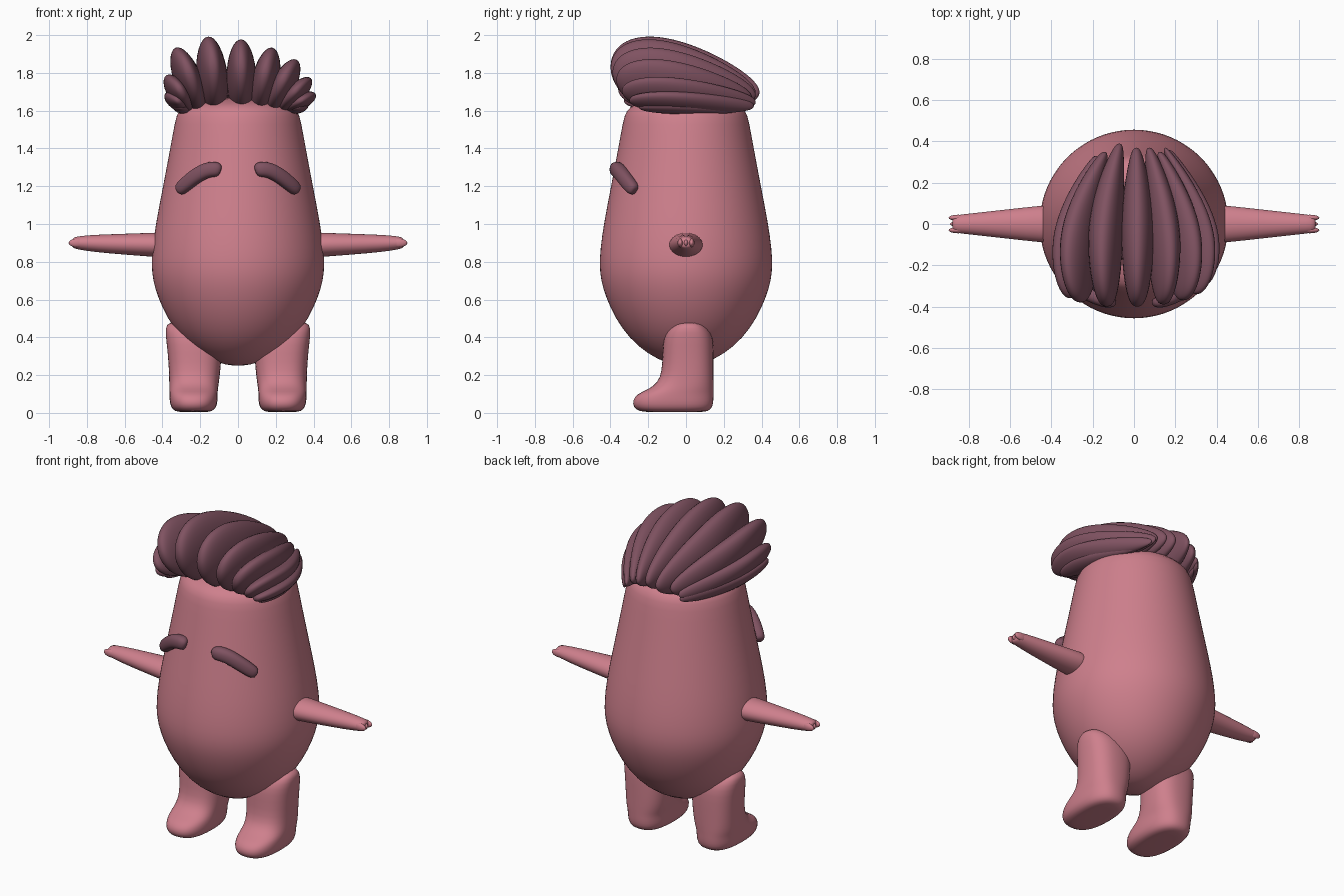
import bpy, bmesh, math
from mathutils import Vector


def material(name, rgb):
    m = bpy.data.materials.new(name)
    m.diffuse_color = (*rgb, 1)
    return m


PINK = material("rose_skin", (0.62, 0.215, 0.265))
PLUM = material("plum_hair", (0.215, 0.085, 0.12))


def add_loft(bm, rings):
    """Skin a list of equal-length point rings and cap both ends."""
    rows = [[bm.verts.new(p) for p in ring] for ring in rings]
    n = len(rows[0])
    for a, b in zip(rows, rows[1:]):
        for i in range(n):
            j = (i + 1) % n
            bm.faces.new((a[i], a[j], b[j], b[i]))
    bm.faces.new(rows[0][::-1])
    bm.faces.new(rows[-1])


def finish(name, bm, mat, subdiv=0, mirror=False):
    bmesh.ops.recalc_face_normals(bm, faces=bm.faces)
    for f in bm.faces:
        f.smooth = True
    me = bpy.data.meshes.new(name)
    bm.to_mesh(me)
    bm.free()
    me.materials.append(mat)
    ob = bpy.data.objects.new(name, me)
    bpy.context.collection.objects.link(ob)
    if mirror:
        ob.modifiers.new("mirror", 'MIRROR').use_mirror_merge = False
    if subdiv:
        s = ob.modifiers.new("smooth", 'SUBSURF')
        s.levels = s.render_levels = subdiv
    return ob


def oval(n, power=2.0):
    """Unit superellipse points."""
    out = []
    for i in range(n):
        c, s = math.cos(2 * math.pi * i / n), math.sin(2 * math.pi * i / n)
        out.append((math.copysign(abs(c) ** (2 / power), c),
                    math.copysign(abs(s) ** (2 / power), s)))
    return out


# Body: pear-shaped turned profile (radius, height)
profile = [(0.03, 0.25), (0.10, 0.262), (0.2, 0.31), (0.3, 0.393), (0.375, 0.5),
           (0.425, 0.61), (0.452, 0.7), (0.46, 0.78), (0.455, 0.87), (0.437, 1.0),
           (0.398, 1.2), (0.36, 1.4), (0.335, 1.54), (0.32, 1.6), (0.27, 1.64),
           (0.15, 1.665), (0.03, 1.67)]
bm = bmesh.new()
add_loft(bm, [[(r * c, r * s, z) for c, s in oval(40)] for r, z in profile])
finish("body", bm, PINK, 1)

# Legs with forward-pointing feet: (z, x0, x1, y0, y1)
leg = [(0.004, 0.17, 0.30, -0.20, 0.08), (0.008, 0.135, 0.335, -0.25, 0.12),
       (0.03, 0.113, 0.357, -0.28, 0.142), (0.065, 0.107, 0.363, -0.285, 0.147),
       (0.10, 0.107, 0.364, -0.262, 0.147), (0.125, 0.106, 0.365, -0.20, 0.147),
       (0.16, 0.10, 0.365, -0.15, 0.147), (0.22, 0.093, 0.366, -0.128, 0.147),
       (0.32, 0.085, 0.373, -0.125, 0.147), (0.40, 0.08, 0.383, -0.12, 0.145),
       (0.45, 0.11, 0.385, -0.095, 0.12), (0.485, 0.18, 0.37, -0.04, 0.07)]
bm = bmesh.new()
add_loft(bm, [[((a + b) / 2 + (b - a) / 2 * u, (c + d) / 2 + (d - c) / 2 * v, z)
               for u, v in oval(24, 2.5)] for z, a, b, c, d in leg])
finish("legs", bm, PINK, 1, True)

# Arms: tapered tubes (x, centre z, half depth y, half height z)
arm = [(0.38, 0.888, 0.095, 0.068), (0.44, 0.89, 0.091, 0.065), (0.6, 0.893, 0.073, 0.056),
       (0.75, 0.897, 0.056, 0.047), (0.84, 0.90, 0.046, 0.037), (0.872, 0.90, 0.041, 0.029),
       (0.878, 0.90, 0.025, 0.018)]
bm = bmesh.new()
add_loft(bm, [[(x, a * u, z + b * v) for u, v in oval(20)] for x, z, a, b in arm])
# Three stubby fingertips on each hand
for y, reach in ((-0.03, 0.9), (0.0, 0.893), (0.03, 0.9)):
    vs = bmesh.ops.create_uvsphere(bm, u_segments=12, v_segments=8, radius=1)["verts"]
    for v in vs:
        v.co = Vector((reach - 0.05 + 0.05 * v.co.x, y + 0.016 * v.co.y, 0.9 + 0.024 * v.co.z))
finish("arms", bm, PINK, 1, True)

# Eyebrows: bent rounded bars lying on the face
path = [(0.092, -0.368, 1.285), (0.098, -0.37, 1.287), (0.115, -0.371, 1.29),
        (0.15, -0.364, 1.289), (0.19, -0.35, 1.275), (0.235, -0.328, 1.245),
        (0.275, -0.302, 1.212), (0.302, -0.283, 1.188), (0.314, -0.274, 1.178),
        (0.317, -0.271, 1.175)]
radii = [0.018, 0.033, 0.041, 0.042, 0.042, 0.041, 0.04, 0.037, 0.028, 0.014]
rings = []
for i, (p, r) in enumerate(zip(path, radii)):
    t = (Vector(path[min(i + 1, 9)]) - Vector(path[max(i - 1, 0)])).normalized()
    out = Vector((p[0], p[1], 0)).normalized()
    side = t.cross(out).normalized()
    out = side.cross(t)
    rings.append([Vector(p) + side * r * u + out * r * 0.9 * v for u, v in oval(16, 2.3)])
bm = bmesh.new()
add_loft(bm, rings)
finish("eyebrows", bm, PLUM, 1, True)

# Swept-back hair locks: base x, tip x, tip z, half width, front y, back y
locks = [(0.02, 0.015, 1.985, 0.082, -0.40, 0.37), (-0.12, -0.16, 2.0, 0.086, -0.40, 0.39),
         (-0.20, -0.335, 1.94, 0.078, -0.38, 0.35), (-0.25, -0.385, 1.79, 0.06, -0.36, 0.33),
         (-0.26, -0.39, 1.69, 0.045, -0.33, 0.33), (-0.25, -0.35, 1.63, 0.035, -0.28, 0.29),
         (0.11, 0.185, 1.94, 0.077, -0.39, 0.37), (0.17, 0.315, 1.875, 0.07, -0.37, 0.35),
         (0.22, 0.39, 1.775, 0.055, -0.34, 0.37), (0.25, 0.415, 1.69, 0.045, -0.30, 0.36),
         (0.26, 0.375, 1.63, 0.035, -0.25, 0.29)]
bm = bmesh.new()
N = 20
for bx, tx, tz, w, yf, yb in locks:
    base = Vector((bx, 0, 1.605))
    up = Vector((tx, 0, tz)) - base
    across = Vector((up.z, 0, -up.x)).normalized()
    rings = []
    for k in range(N + 1):
        v = -math.cos(math.pi * (0.02 + 0.96 * k / N))
        e = math.sqrt(1 - v * v)
        y = (yf + yb) / 2 + (yb - yf) / 2 * v
        # locks draw together towards the back of the head
        pinch = 1 - (0.9 if y < -0.1 else 1.9) * (y + 0.1) ** 2
        mid, half = 0.41 - 0.175 * v, 0.5 * (1 - 0.3 * v) * e
        ring = []
        for a, b in oval(16):
            p = base + up * (mid + half * b) + across * (w * e ** 0.7 * a)
            ring.append((p.x * pinch, y, p.z))
        rings.append(ring)
    add_loft(bm, rings)
finish("hair", bm, PLUM, 1)
